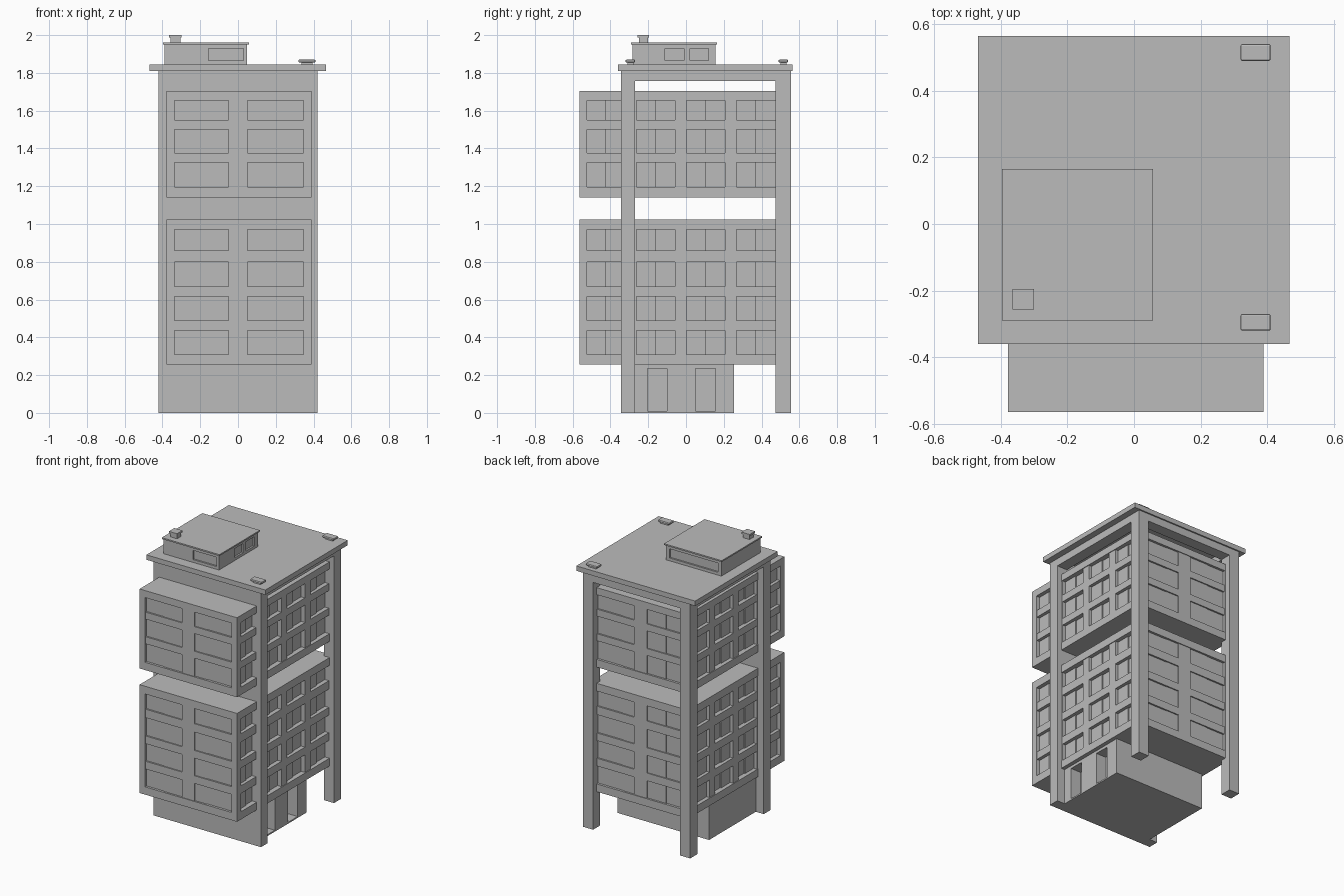
import bpy
import bmesh

if "Cube" in bpy.data.objects:
    bpy.data.objects.remove(bpy.data.objects["Cube"])

mat = bpy.data.materials.new("concrete_grey")
mat.use_nodes = True
GREY = (0.5, 0.5, 0.5, 1)
mat.diffuse_color = GREY
mat.node_tree.nodes["Principled BSDF"].inputs["Base Color"].default_value = GREY


def boxes(name, items):
    """One object made of boxes, each given as x, y and z ranges."""
    bm = bmesh.new()
    for ranges in items:
        verts = bmesh.ops.create_cube(bm, size=1)["verts"]
        for v in verts:
            v.co = [lo + (hi - lo) * (c + 0.5) for c, (lo, hi) in zip(v.co, ranges)]
    mesh = bpy.data.meshes.new(name)
    bm.to_mesh(mesh)
    bm.free()
    mesh.materials.append(mat)
    obj = bpy.data.objects.new(name, mesh)
    bpy.context.collection.objects.link(obj)
    return obj


def carve(obj, items):
    """Cut box-shaped recesses into an object."""
    cutter = boxes(obj.name + "_cutter", items)
    cutter.hide_render = True
    cutter.hide_viewport = True
    cutter.display_type = 'WIRE'
    mod = obj.modifiers.new("recesses", 'BOOLEAN')
    mod.operation = 'DIFFERENCE'
    mod.solver = 'EXACT'
    mod.object = cutter


# Supporting frame: front wall, rear columns and the beams under the roof
SIDE, REAR, COL = 0.422, 0.555, 0.08
boxes("front_wall", [((-SIDE, SIDE), (-0.345, -0.27), (0, 1.81))])
for side, sign in (("left", 1), ("right", -1)):
    xs = tuple(sorted((sign * SIDE, sign * (SIDE - COL))))
    boxes(side + "_rear_column", [(xs, (REAR - COL, REAR), (0, 1.81))])
    boxes(side + "_roof_beam", [(xs, (-0.27, REAR - COL), (1.757, 1.81))])
boxes("rear_roof_beam", [((COL - SIDE, SIDE - COL), (REAR - COL, REAR), (1.757, 1.81))])
boxes("roof_slab", [((-0.468, 0.467), (-0.36, 0.565), (1.81, 1.845))])

# Ground floor entrance hall with two recessed doorways
hall = boxes("entrance_hall", [((-0.36, 0.36), (-0.27, 0.255), (0, 0.256))])
carve(hall, [((0.28, 0.5), (y, y + 0.105), (0.01, 0.235)) for y in (-0.205, 0.05)])

# Hanging office blocks
X0, X1, Y0, Y1 = -0.378, 0.388, -0.565, 0.515
BORDER, STEP = 0.042, 0.005
BAYS = [(-0.527 + 0.265 * i, -0.527 + 0.265 * i + 0.203) for i in range(4)]


def office_block(name, bottom, sill, rails, head, top):
    # Outer borders and corner posts
    items = [((X0, X1), (Y0, Y1), (bottom, sill)),
             ((X0, X1), (Y0, Y1), (head, top))]
    for xs in ((X0, X0 + BORDER), (X1 - BORDER, X1)):
        for ys in ((Y0, Y0 + BORDER), (Y1 - BORDER, Y1)):
            items.append((xs, ys, (sill, head)))
    boxes(name + "_border", items)

    # Floor rails and piers, set just behind the border
    inner_x, inner_y = (X0 + STEP, X1 - STEP), (Y0 + STEP, Y1 - STEP)
    items = [(inner_x, inner_y, r) for r in rails]
    items.append(((-0.05, 0.05), inner_y, (sill, head)))
    for a, b in zip(BAYS, BAYS[1:]):
        items.append((inner_x, (a[1], b[0]), (sill, head)))
    boxes(name + "_rails_and_piers", items)

    # Recessed glazing, with one pane of each pair standing forward
    deep, shallow, lap = 0.036, 0.017, 0.008
    items = [((X0 + deep, X1 - deep), (Y0 + shallow, Y1 - shallow), (sill, head))]
    for a, b in BAYS:
        items.append(((X0 + deep - lap, X1 - deep + lap), (a, (a + b) / 2), (sill, head)))
    for xs in ((-0.195, -0.05), (0.05, 0.145)):
        items.append((xs, (Y0 + shallow - lap / 2, Y1 - shallow + lap / 2), (sill, head)))
    boxes(name + "_glazing", items)


office_block("lower_offices", 0.255, 0.31,
             [(0.435, 0.49), (0.615, 0.67), (0.80, 0.86)], 0.97, 1.025)
office_block("upper_offices", 1.14, 1.195,
             [(1.325, 1.375), (1.50, 1.55)], 1.655, 1.705)

# Rooftop room with recessed windows
room = boxes("rooftop_room", [((-0.388, 0.048), (-0.282, 0.157), (1.845, 1.95))])
WIN_Z = (1.865, 1.93)
carve(room, [((-0.155, 0.03), (-0.4, -0.27), WIN_Z),
             ((0.036, 0.2), (-0.11, -0.01), WIN_Z),
             ((0.036, 0.2), (0.02, 0.118), WIN_Z),
             ((-0.36, 0.02), (0.145, 0.3), WIN_Z)])
boxes("rooftop_room_lid", [((-0.396, 0.057), (-0.29, 0.165), (1.95, 1.96))])

# Chimney on the rooftop room
boxes("chimney", [((-0.358, -0.305), (-0.249, -0.202), (1.955, 1.99)),
                  ((-0.364, -0.3), (-0.256, -0.195), (1.987, 2.0))])

# Roof vents with bevelled hoods
for name, y in (("front_vent", -0.295), ("rear_vent", 0.515)):
    boxes(name + "_base", [((0.335, 0.395), (y - 0.016, y + 0.016), (1.84, 1.86))])
    hood = boxes(name + "_hood", [((0.32, 0.41), (y - 0.025, y + 0.025), (1.855, 1.87))])
    bevel = hood.modifiers.new("soft_edges", 'BEVEL')
    bevel.width = 0.005
    bevel.segments = 2
